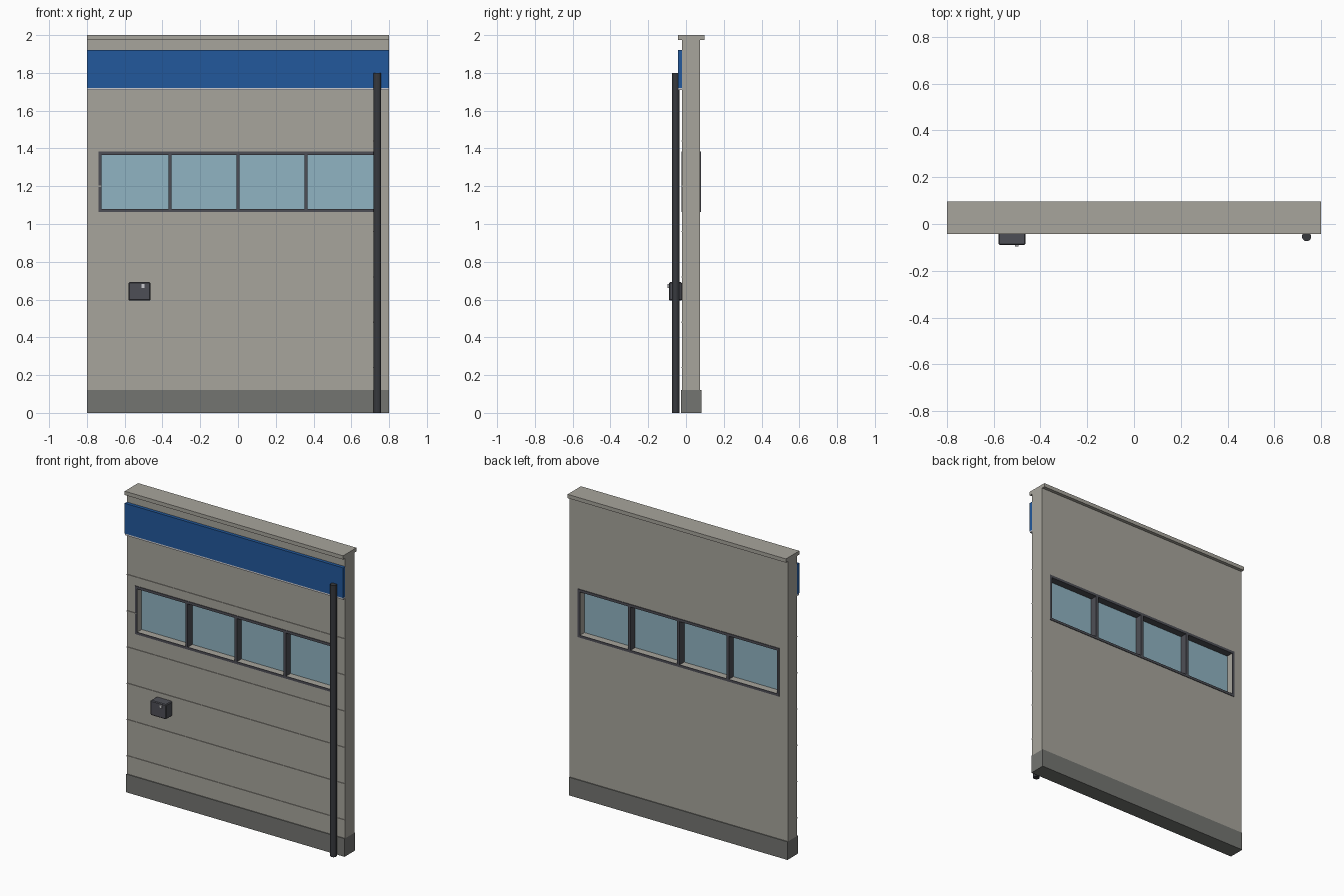
import bpy

cube = bpy.data.objects.get("Cube")
if cube:
    bpy.data.objects.remove(cube, do_unlink=True)


def material(name, rgb):
    mat = bpy.data.materials.new(name)
    mat.use_nodes = True
    mat.diffuse_color = (*rgb, 1)
    mat.node_tree.nodes["Principled BSDF"].inputs["Base Color"].default_value = (*rgb, 1)
    return mat


CONCRETE = material("warm grey concrete", (0.39, 0.376, 0.333))
PLINTH = material("dark grey stone", (0.174, 0.178, 0.165))
BLUE = material("blue panel", (0.016, 0.098, 0.332))
LIGHT = material("pale grey metal", (0.6, 0.6, 0.63))
FRAME = material("charcoal frame", (0.076, 0.078, 0.093))
PIPE = material("dark pipe", (0.038, 0.041, 0.048))
GLASS = material("blue grey glass", (0.28, 0.456, 0.539))


def box(name, xs, ys, zs, mat, bevel=0):
    """Axis-aligned box given by its extents."""
    bpy.ops.mesh.primitive_cube_add(size=1, location=[sum(r) / 2 for r in (xs, ys, zs)])
    ob = bpy.context.object
    ob.name = name
    ob.scale = [r[1] - r[0] for r in (xs, ys, zs)]
    bpy.ops.object.transform_apply(location=False, rotation=False, scale=True)
    ob.data.materials.append(mat)
    if bevel:
        mod = ob.modifiers.new("bevel", 'BEVEL')
        mod.width = bevel
        mod.segments = 1
    return ob


W = 0.8                          # half width of the wall
FRONT, BACK = -0.021, 0.075      # wall faces
MID = (FRONT + BACK) / 2
OPEN_X = 0.722                   # half width of the window opening
SILL, HEAD = 1.08, 1.367         # opening heights
BASE = 0.12
WALL_Y = (FRONT, BACK)
FULL = (-W, W)

# Wall panels around the window opening
box("wall_lower", FULL, WALL_Y, (BASE, SILL), CONCRETE)
box("wall_upper", FULL, WALL_Y, (HEAD, 1.975), CONCRETE)
for side, name in ((-1, "right"), (1, "left")):
    box("wall_side_" + name, sorted((side * OPEN_X, side * W)), WALL_Y, (SILL, HEAD), CONCRETE)

# Plinth and coping
box("plinth", FULL, (FRONT - 0.006, BACK + 0.006), (0, BASE), PLINTH)
box("coping", FULL, (FRONT - 0.022, BACK + 0.022), (1.975, 2), CONCRETE)

# Thin horizontal ribs on the front, interrupted by the window
for k in range(1, 7):
    z = 0.24 * k
    spans = [FULL]
    if SILL < z < HEAD:
        spans = [(-W, -OPEN_X), (OPEN_X, W)]
    for span in spans:
        box("wall_rib", span, (FRONT - 0.004, FRONT), (z - 0.003, z + 0.003), CONCRETE)

# Fascia board with pale drip trim
box("fascia", FULL, (FRONT - 0.022, FRONT), (1.72, 1.92), BLUE)
box("fascia_trim", FULL, (FRONT - 0.021, FRONT), (1.709, 1.72), LIGHT)

# Window frame: rims on both faces, full-depth head and mullions
FRAME_Y = (FRONT - 0.004, BACK + 0.004)
RIM = 0.016
for name, ys in (("front", (FRAME_Y[0], FRONT)), ("back", (BACK, FRAME_Y[1]))):
    box("frame_sill_" + name, (-OPEN_X - RIM, OPEN_X + RIM), ys, (SILL - RIM, SILL), FRAME)
    for side in (-1, 1):
        box("frame_jamb_" + name, sorted((side * OPEN_X, side * (OPEN_X + RIM))), ys,
            (SILL, HEAD), FRAME)
box("frame_head", (-OPEN_X - RIM, OPEN_X + RIM), FRAME_Y, (HEAD - 0.001, HEAD + RIM), FRAME)
for x in (-0.36, 0, 0.36):
    box("mullion", (x - 0.009, x + 0.009), FRAME_Y, (SILL, HEAD), FRAME)
box("window_glass", (-OPEN_X, OPEN_X), (MID - 0.004, MID + 0.004), (SILL, HEAD), GLASS)

# Downpipe
bpy.ops.mesh.primitive_cylinder_add(vertices=12, radius=0.02, depth=1.8,
                                    location=(0.738, -0.054, 0.9))
pipe = bpy.context.object
pipe.name = "downpipe"
pipe.data.materials.append(PIPE)

# Utility box with latch
box("utility_box", (-0.58, -0.464), (-0.09, FRONT), (0.594, 0.692), FRAME, bevel=0.005)
box("utility_box_latch", (-0.51, -0.494), (-0.097, -0.088), (0.662, 0.682), LIGHT)
